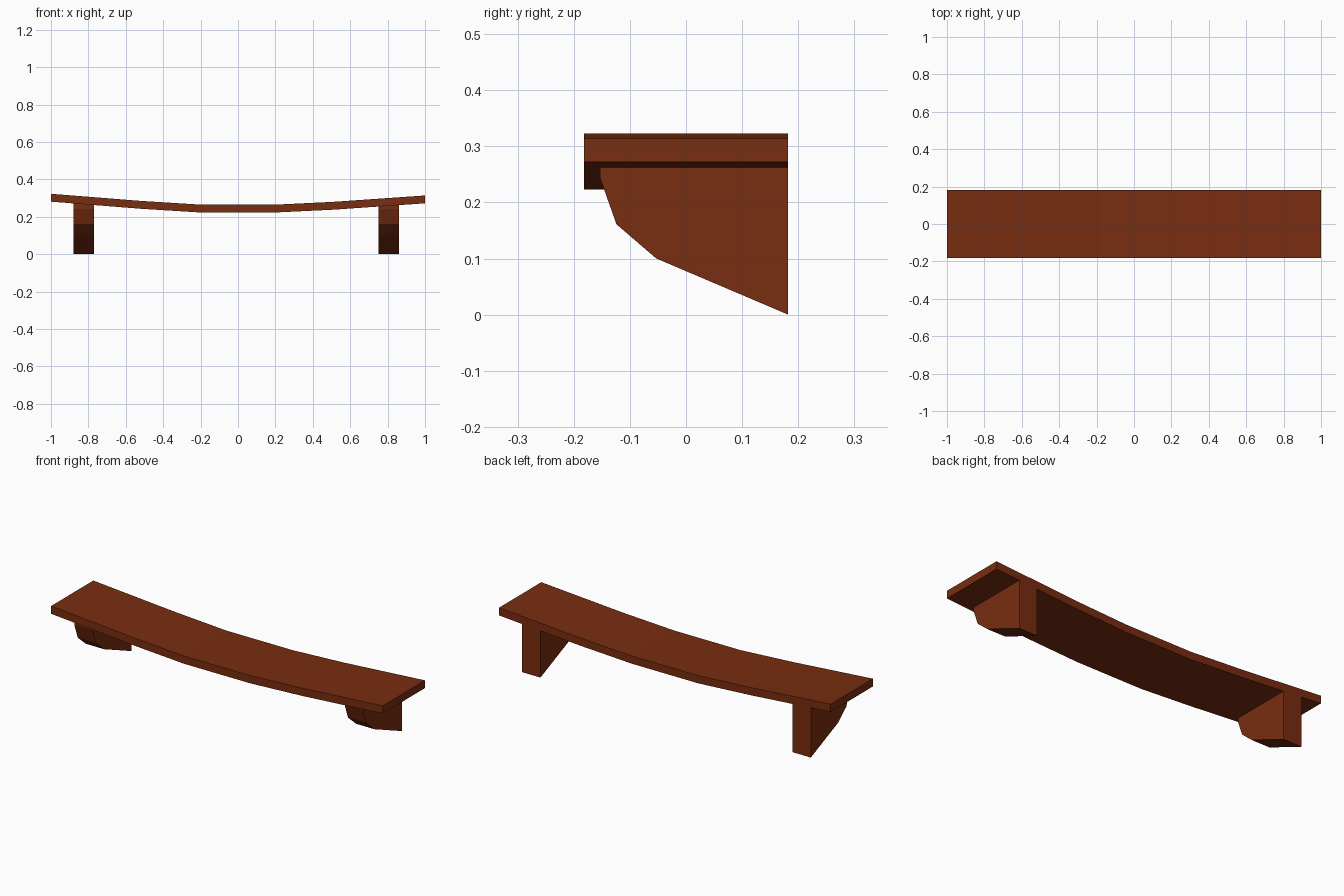
import bpy, bmesh

if "Cube" in bpy.data.objects:
    bpy.data.objects.remove(bpy.data.objects["Cube"])

wood = bpy.data.materials.new("red brown wood")
wood.diffuse_color = (0.19, 0.026, 0.005, 1)
wood.use_nodes = True
wood.node_tree.nodes["Principled BSDF"].inputs["Base Color"].default_value = wood.diffuse_color

# Underside of the sagging board, as (x, z)
UNDER = [(-1, 0.281), (-0.52, 0.243), (-0.2, 0.223),
         (0.2, 0.223), (0.51, 0.238), (1, 0.272)]
THICK = 0.042
HALF_DEPTH = 0.182


def under_z(x):
    for (x0, z0), (x1, z1) in zip(UNDER, UNDER[1:]):
        if x0 <= x <= x1:
            return z0 + (z1 - z0) * (x - x0) / (x1 - x0)


def loft(name, ring_a, ring_b):
    """Closed prism between two matching outlines."""
    bm = bmesh.new()
    a = [bm.verts.new(p) for p in ring_a]
    b = [bm.verts.new(p) for p in ring_b]
    bm.faces.new(a)
    bm.faces.new(b[::-1])
    for i in range(len(a)):
        j = (i + 1) % len(a)
        bm.faces.new((a[i], b[i], b[j], a[j]))
    bmesh.ops.recalc_face_normals(bm, faces=bm.faces)
    me = bpy.data.meshes.new(name)
    bm.to_mesh(me)
    bm.free()
    me.materials.append(wood)
    ob = bpy.data.objects.new(name, me)
    bpy.context.collection.objects.link(ob)


# Shelf board
outline = UNDER + [(x, z + THICK) for x, z in reversed(UNDER)]
loft("shelf_board", *[[(x, y, z) for x, z in outline]
                      for y in (-HALF_DEPTH, HALF_DEPTH)])

# Brackets: side profile (y, z), tops follow the board's underside
SIDE = [(HALF_DEPTH, 0), (-0.053, 0.1), (-0.124, 0.161), (-0.153, 0.243)]


def bracket_ring(x):
    top = under_z(x)
    pts = SIDE + [(-0.153, top), (HALF_DEPTH, top)]
    return [(x, y, z) for y, z in pts]


for name, x0, x1 in (("left_bracket", -0.88, -0.77),
                     ("right_bracket", 0.75, 0.86)):
    loft(name, bracket_ring(x0), bracket_ring(x1))
